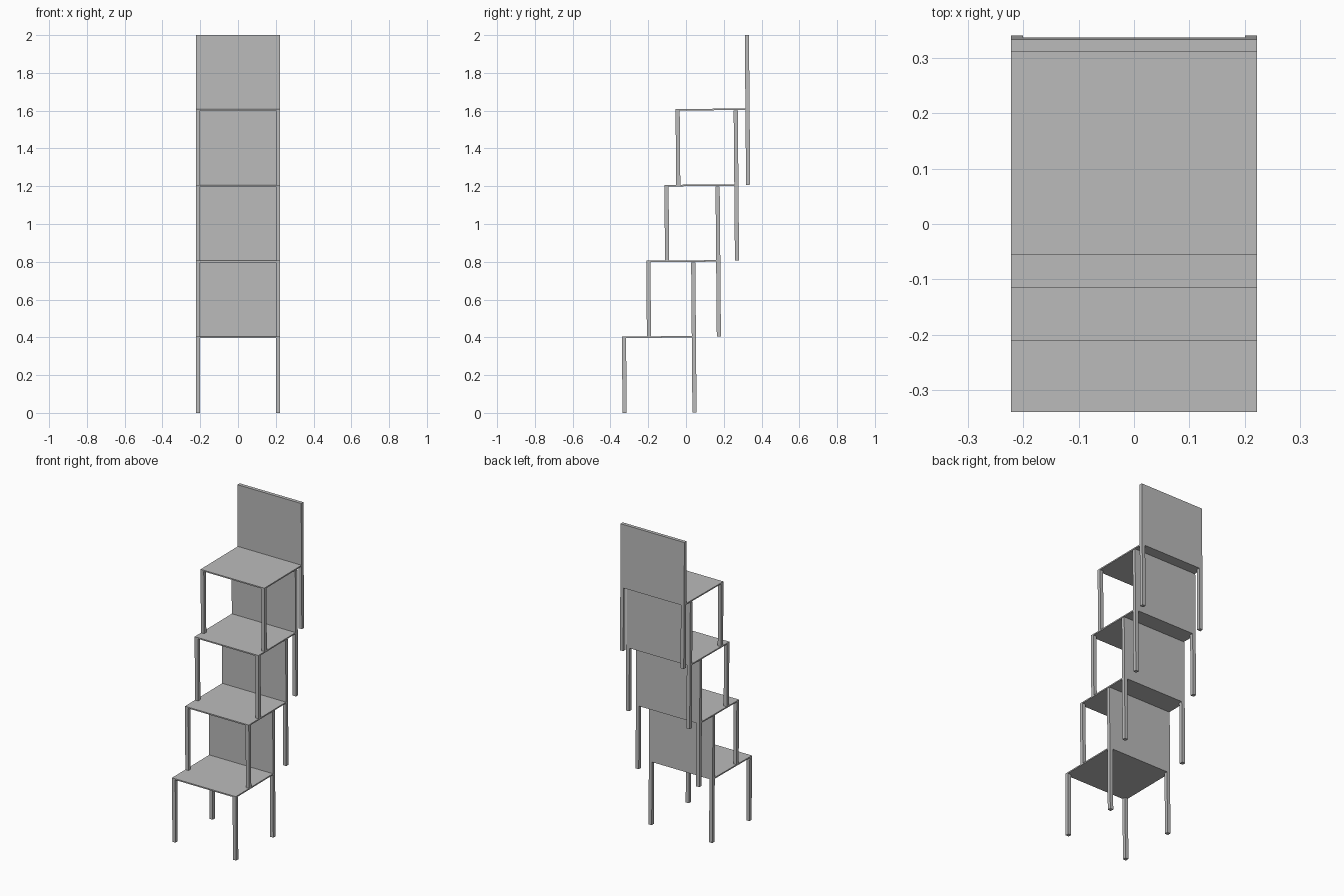
import bpy
import math
from mathutils import Matrix, Vector

cube = bpy.data.objects.get("Cube")
if cube:
    bpy.data.objects.remove(cube, do_unlink=True)

grey = bpy.data.materials.new("plain grey")
grey.use_nodes = True
colour = (0.5, 0.5, 0.5, 1)
grey.diffuse_color = colour
grey.node_tree.nodes["Principled BSDF"].inputs["Base Color"].default_value = colour

WIDTH, DEPTH = 0.444, 0.392
LEG = 0.022
SEAT_TOP, SEAT_THICK = 0.404, 0.008
HEIGHT = 0.794
TILT = 0.0085
RISE = 0.4015
HALF = WIDTH / 2


def box(name, low, high, placing):
    """Axis-aligned box between two corners, moved by the chair's placing."""
    low, high = Vector(low), Vector(high)
    bpy.ops.mesh.primitive_cube_add(size=1)
    obj = bpy.context.object
    obj.name = name
    size = Matrix.Diagonal((high - low).to_4d())
    size[3][3] = 1
    obj.data.transform(placing @ Matrix.Translation((low + high) / 2) @ size)
    obj.data.materials.append(grey)


def chair(number, front_y, base_z):
    # Each chair tips very slightly forward about its front feet
    place = Matrix.Translation((0, front_y, base_z)) @ Matrix.Rotation(TILT, 4, "X")
    under = SEAT_TOP - SEAT_THICK
    tag = f"_{number}"
    box("seat" + tag, (-HALF, 0, under), (HALF, DEPTH, SEAT_TOP), place)
    box("backrest" + tag, (-HALF, DEPTH - LEG, SEAT_TOP), (HALF, DEPTH, HEIGHT), place)
    for side, x in (("right", -HALF), ("left", HALF - LEG)):
        for end, y in (("front", 0), ("back", DEPTH - LEG)):
            box(f"{end}_{side}_leg{tag}", (x, y, 0), (x + LEG, y + LEG, under), place)


# Stack of chairs, each standing on the seat below and set further back
for i, y in enumerate((-0.336, -0.207, -0.111, -0.052)):
    chair(i + 1, y, i * RISE)
